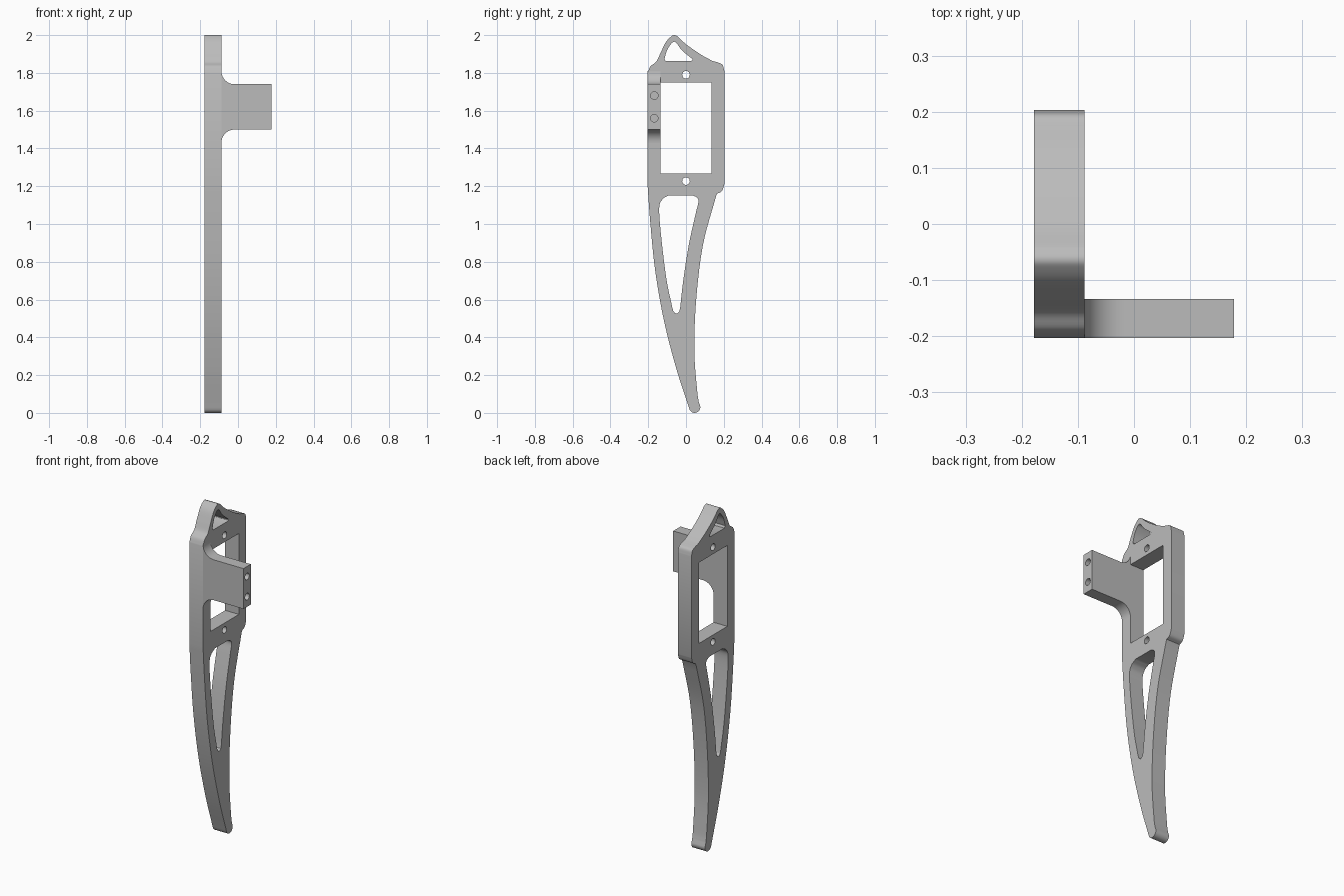
import bpy, bmesh, math
from mathutils import Vector, Matrix

cube = bpy.data.objects.get("Cube")
if cube:
    bpy.data.objects.remove(cube, do_unlink=True)

grey = bpy.data.materials.new("plain grey")
grey.use_nodes = True
GREY = (0.5, 0.5, 0.5, 1)
grey.diffuse_color = GREY
grey.node_tree.nodes["Principled BSDF"].inputs["Base Color"].default_value = GREY


def arc(cx, cy, r, start, end, steps=10):
    """Points on a circular arc, angles in degrees."""
    angles = [math.radians(start + (end - start) * i / steps) for i in range(steps + 1)]
    return [(cx + r * math.cos(a), cy + r * math.sin(a)) for a in angles]


def circle(cx, cy, r):
    return arc(cx, cy, r, 0, 360, 24)[:-1]


def smooth(*pts, steps=6):
    """Smooth open curve through the given points."""
    p = [Vector(q) for q in pts]
    p = [2 * p[0] - p[1]] + p + [2 * p[-1] - p[-2]]
    out = []
    for a, b, c, d in zip(p, p[1:], p[2:], p[3:]):
        for i in range(steps):
            t = i / steps
            out.append(tuple(0.5 * (2 * b + (c - a) * t + (2 * a - 5 * b + 4 * c - d) * t * t
                                    + (3 * b - a - 3 * c + d) * t ** 3)))
    return out + [tuple(p[-2])]


def extrude(name, loops, place, direction):
    """Solid from a closed outline and its holes."""
    bm = bmesh.new()
    for loop in loops:
        clean = [q for i, q in enumerate(loop)
                 if (Vector(q) - Vector(loop[i - 1])).length > 0.0005]
        vs = [bm.verts.new(place(*q)) for q in clean]
        for i, v in enumerate(vs):
            bm.edges.new((vs[i - 1], v))
    bmesh.ops.triangle_fill(bm, use_beauty=True, use_dissolve=False,
                            edges=bm.edges[:], normal=direction)
    ext = bmesh.ops.extrude_face_region(bm, geom=bm.faces[:])
    moved = [g for g in ext["geom"] if isinstance(g, bmesh.types.BMVert)]
    bmesh.ops.translate(bm, verts=moved, vec=direction)
    bmesh.ops.recalc_face_normals(bm, faces=bm.faces[:])
    mesh = bpy.data.meshes.new(name)
    bm.to_mesh(mesh)
    bm.free()
    mesh.materials.append(grey)
    ob = bpy.data.objects.new(name, mesh)
    bpy.context.collection.objects.link(ob)
    return ob


def finish(ob):
    bpy.ops.object.select_all(action='DESELECT')
    ob.select_set(True)
    bpy.context.view_layer.objects.active = ob
    for mod in list(ob.modifiers):
        bpy.ops.object.modifier_apply(modifier=mod.name)
    bpy.ops.object.shade_smooth_by_angle(angle=math.radians(30))


PLATE_LEFT, PLATE_RIGHT = -0.178, -0.088
FRONT, BACK, RAIL = -0.203, 0.203, -0.134

# Side plate outline: foot, back of leg, frame, top loop, front of leg
outline = (
    arc(0.046, 0.03, 0.03, 205, 375)
    + smooth((0.068, 0.055), (0.059, 0.12), (0.044, 0.33), (0.054, 0.6), (0.09, 0.89), (0.16, 1.15))
    + smooth((0.165, 1.16), (0.19, 1.175), (BACK, 1.21))
    + smooth((BACK, 1.81), (0.193, 1.843), (0.165, 1.857))
    + smooth((0.14, 1.863), (0.074, 1.9), (0.0, 1.952), (-0.04, 1.99))
    + smooth((-0.045, 1.994), (-0.062, 2.0), (-0.078, 1.993), (-0.105, 1.965), (-0.133, 1.91),
             (-0.157, 1.86), (-0.188, 1.835), (FRONT, 1.8))
    + smooth((FRONT, 1.2), (-0.19, 1.02), (-0.164, 0.76), (-0.117, 0.49), (-0.053, 0.24), (0.015, 0.03))
)

# Openings in the plate
window = [(RAIL, 1.268), (0.134, 1.268), (0.134, 1.749), (RAIL, 1.749)]
top_opening = (
    smooth((-0.107, 1.862), (0.026, 1.862), steps=1)
    + smooth((0.033, 1.866), (0.03, 1.876), (-0.02, 1.918), (-0.05, 1.958))
    + smooth((-0.062, 1.966), (-0.077, 1.956), (-0.1, 1.92), (-0.114, 1.874))
)
leg_opening = (
    smooth((-0.085, 1.152), (0.035, 1.152), steps=1)
    + smooth((0.055, 1.143), (0.066, 1.12), (0.05, 1.05), (0.015, 0.89), (-0.014, 0.705), (-0.031, 0.555))
    + smooth((-0.036, 0.535), (-0.052, 0.525), (-0.067, 0.538))
    + smooth((-0.073, 0.56), (-0.103, 0.705), (-0.13, 0.92), (-0.142, 1.08), (-0.125, 1.13), (-0.09, 1.152))
)
screw_holes = [circle(0, z, 0.02) for z in (1.79, 1.227)]

plate = extrude("side_plate", [outline, window, top_opening, leg_opening] + screw_holes,
                lambda y, z: (PLATE_LEFT, y, z), Vector((PLATE_RIGHT - PLATE_LEFT, 0, 0)))
finish(plate)

# Mounting arm with filleted root
LOW, HIGH, TIP, R = 1.5, 1.74, 0.178, 0.07
arm_profile = (
    arc(PLATE_RIGHT + R, LOW - R, R, 180, 90)
    + [(TIP, LOW), (TIP, HIGH)]
    + arc(PLATE_RIGHT + R, HIGH + R, R, 270, 180)
)
arm = extrude("mounting_arm", [arm_profile], lambda x, z: (x, FRONT, z),
              Vector((0, RAIL - FRONT, 0)))

# Blind bolt holes in the arm tip
cutters = []
for z in (1.56, 1.68):
    cutter = extrude("bolt_hole_cutter", [circle(-0.168, z, 0.02)],
                     lambda y, h: (TIP - 0.12, y, h), Vector((0.2, 0, 0)))
    cutter.hide_render = True
    mod = arm.modifiers.new("bolt_hole", 'BOOLEAN')
    mod.operation, mod.solver, mod.object = 'DIFFERENCE', 'EXACT', cutter
    cutters.append(cutter)
finish(arm)
for cutter in cutters:
    bpy.data.objects.remove(cutter, do_unlink=True)
